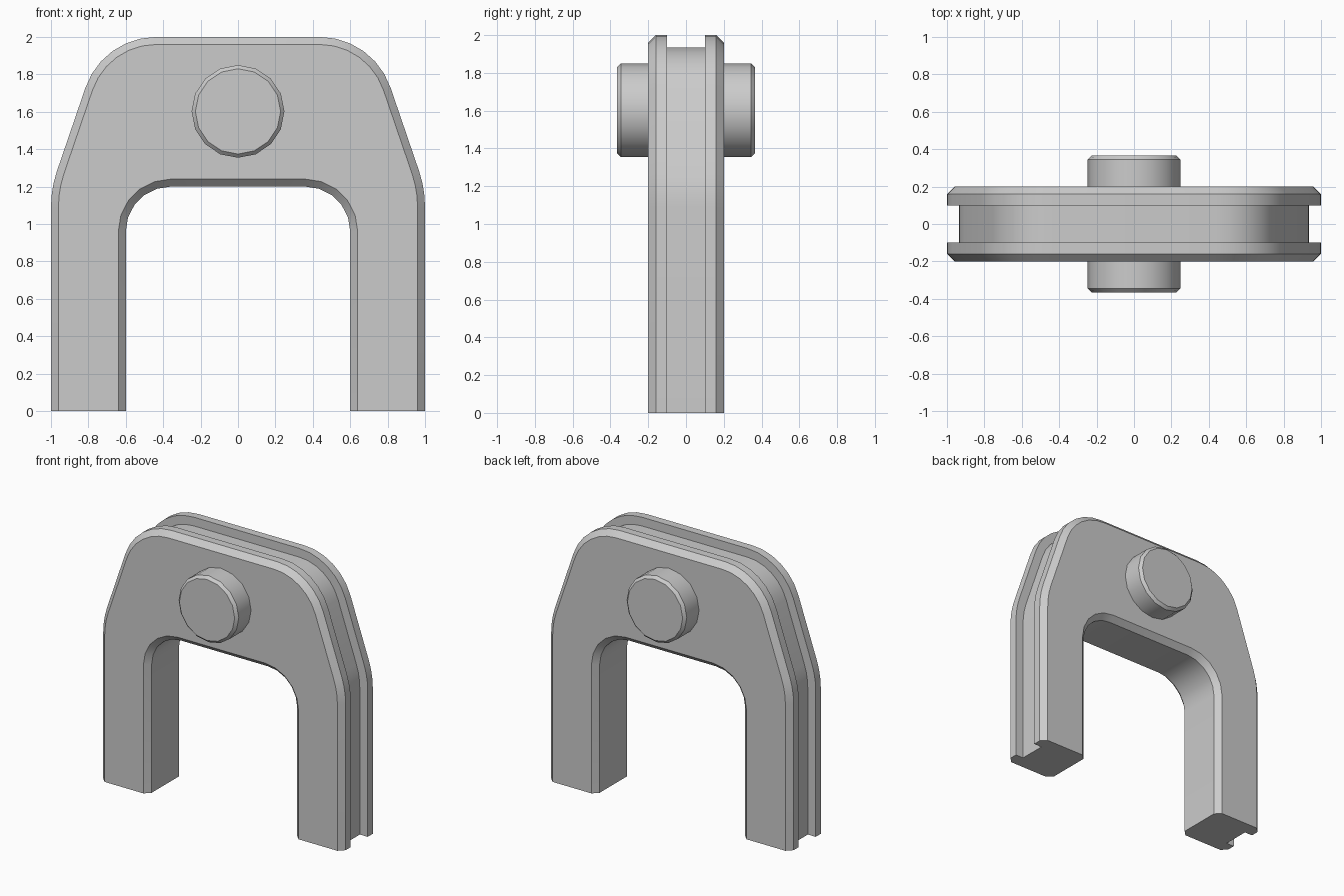
import bpy, bmesh, math
from mathutils import Vector

if "Cube" in bpy.data.objects:
    bpy.data.objects.remove(bpy.data.objects["Cube"])


def arc(cx, cz, r, a0, a1, n):
    """Points on an arc with their outward directions."""
    out = []
    for i in range(n + 1):
        a = math.radians(a0 + (a1 - a0) * i / n)
        d = Vector((math.cos(a), math.sin(a)))
        out.append((Vector((cx, cz)) + d * r, d))
    return out


def mirrored(half):
    return half + [(Vector((-p.x, p.y)), Vector((-d.x, d.y))) for p, d in reversed(half)]


# Right half of the outer and inner outlines, then mirrored
RIGHT = (Vector((1, 0)), Vector((1, 0)))
slope = math.degrees(math.atan2(0.316, 0.949))
OUTER = mirrored([RIGHT] + arc(0.4, 1.09, 0.6, 0, slope, 3)
                 + arc(0.437, 1.6, 0.4, slope, 90, 6))
INNER = mirrored([(Vector((0.6, 0)), Vector((1, 0)))] + arc(0.36, 0.96, 0.24, 0, 90, 5))


def section(outer_inset, inner_inset, y):
    pts = [p - d * outer_inset for p, d in OUTER]
    pts += [p + d * inner_inset for p, d in reversed(INNER)]
    return [(p.x, y, p.y) for p in pts]


def loft(name, sections):
    bm = bmesh.new()
    rings = [[bm.verts.new(p) for p in s] for s in sections]
    n = len(rings[0])
    for a, b in zip(rings, rings[1:]):
        for i in range(n):
            j = (i + 1) % n
            bm.faces.new((a[i], a[j], b[j], b[i]))
    bm.faces.new(rings[0])
    bm.faces.new(rings[-1])
    bmesh.ops.remove_doubles(bm, verts=bm.verts, dist=1e-5)
    bmesh.ops.dissolve_degenerate(bm, dist=1e-5, edges=bm.edges)
    bmesh.ops.recalc_face_normals(bm, faces=bm.faces)
    mesh = bpy.data.meshes.new(name)
    bm.to_mesh(mesh)
    bm.free()
    ob = bpy.data.objects.new(name, mesh)
    bpy.context.collection.objects.link(ob)
    bpy.ops.object.select_all(action='DESELECT')
    ob.select_set(True)
    bpy.context.view_layer.objects.active = ob
    bpy.ops.object.shade_smooth_by_angle(angle=math.radians(30))
    return ob


# Arch with chamfered faces and a groove around the outside
C, G = 0.04, 0.065
loft("arch_bracket", [section(*s) for s in (
    (C, C, -0.2), (0, 0, -0.16), (0, 0, -0.1), (G, 0, -0.1),
    (G, 0, 0.1), (0, 0, 0.1), (0, 0, 0.16), (C, C, 0.2))])

# Round cross pin with bevelled ends
for name, side in (("front_pin", -1), ("back_pin", 1)):
    loft(name, [[(r * math.cos(math.tau * i / 16), side * y, 1.602 + r * math.sin(math.tau * i / 16))
                 for i in range(16)]
                for r, y in ((0.248, 0.19), (0.248, 0.345), (0.228, 0.365))])
